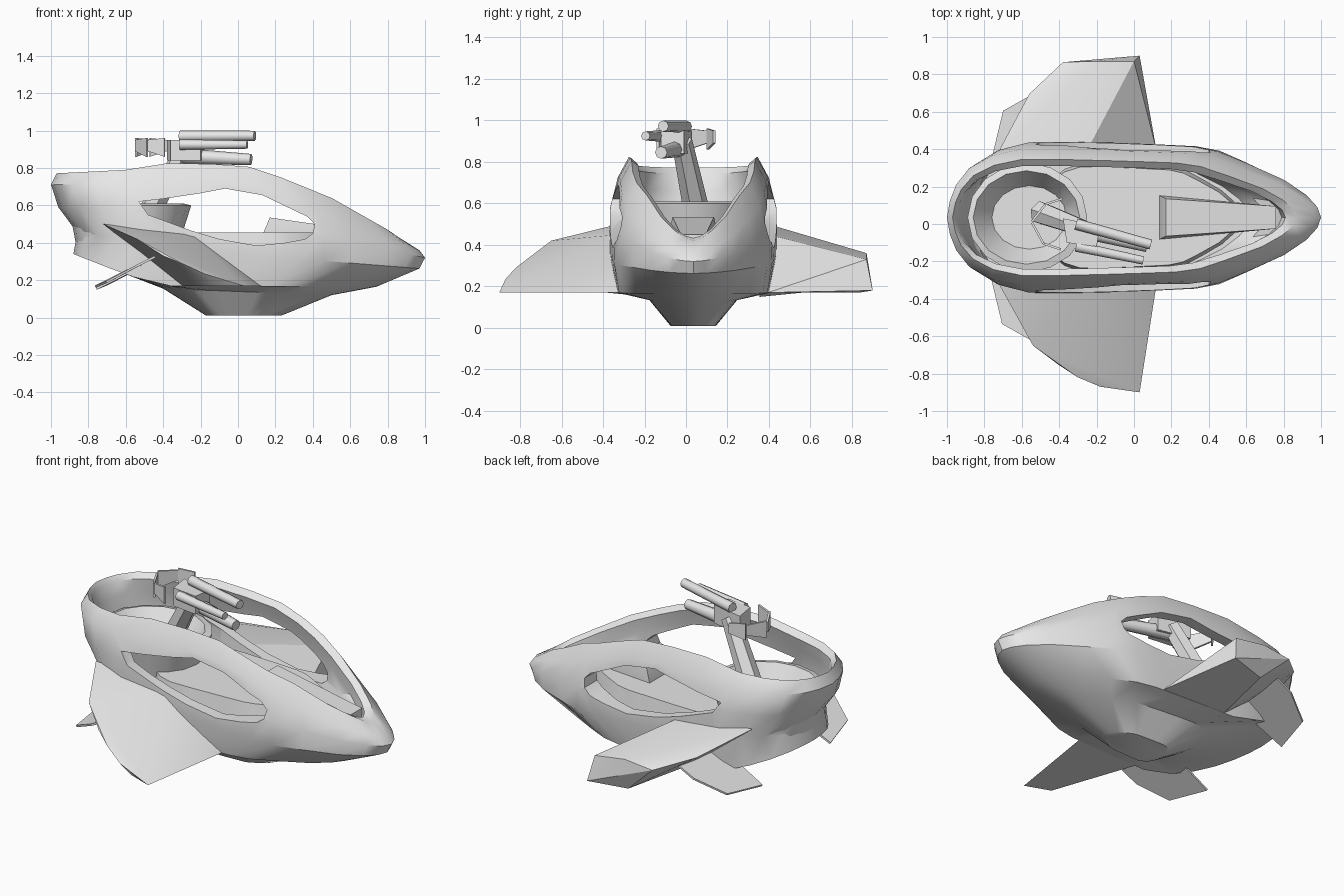
import bpy, bmesh, math
from mathutils import Vector

if "Cube" in bpy.data.objects:
    bpy.data.objects.remove(bpy.data.objects["Cube"])

Y0 = 0.035  # hull centre line
gray = bpy.data.materials.new("plain_gray")
gray.diffuse_color = (0.8, 0.8, 0.8, 1)
gray.use_nodes = True
gray.node_tree.nodes["Principled BSDF"].inputs["Base Color"].default_value = gray.diffuse_color


def make(name, bm, angle=35):
    bmesh.ops.recalc_face_normals(bm, faces=bm.faces)
    me = bpy.data.meshes.new(name)
    bm.to_mesh(me)
    bm.free()
    ob = bpy.data.objects.new(name, me)
    bpy.context.collection.objects.link(ob)
    me.materials.append(gray)
    smooth(ob, angle)
    return ob


def smooth(ob, angle):
    bpy.ops.object.select_all(action='DESELECT')
    ob.select_set(True)
    bpy.context.view_layer.objects.active = ob
    bpy.ops.object.shade_smooth_by_angle(angle=math.radians(angle))


def interp(knots, x):
    if x <= knots[0][0]:
        return knots[0][1]
    for (a, p), (b, q) in zip(knots, knots[1:]):
        if x <= b:
            return p + (q - p) * (x - a) / (b - a)
    return knots[-1][1]


# plan outline shared by all hull rings: (position along length, relative half width)
PLAN = [(0, 0), (.008, .25), (.025, .48), (.06, .72), (.12, .9), (.2, 1), (.32, 1),
        (.45, .98), (.56, .96), (.65, .94), (.72, .88), (.8, .72), (.9, .5), (.96, .3),
        (.99, .14), (1, 0)]


def loft(name, rings, plan=PLAN, angle=35):
    """Stack of closed rings (tail x, nose x, half width, z knots along x)."""
    bm = bmesh.new()
    loops = []
    for xt, xn, w, zk in rings:
        pts = [(xt + (xn - xt) * u, w * s) for u, s in plan]
        pts += [(x, -y) for x, y in pts[-2:0:-1]]
        loops.append([bm.verts.new((x, Y0 + y, interp(zk, x))) for x, y in pts])
    n = len(loops[0])
    for a, b in zip(loops, loops[1:]):
        for i in range(n):
            j = (i + 1) % n
            bm.faces.new((a[i], a[j], b[j], b[i]))
    bm.faces.new(loops[0])
    bm.faces.new(loops[-1])
    return make(name, bm, angle)


def convex(name, pts, angle=25):
    bm = bmesh.new()
    for p in pts:
        bm.verts.new(p)
    r = bmesh.ops.convex_hull(bm, input=bm.verts)
    junk = {v for v in r['geom_interior'] if isinstance(v, bmesh.types.BMVert)}
    bmesh.ops.delete(bm, geom=list(junk), context='VERTS')
    return make(name, bm, angle)


def tube(name, a, b, r1, r2, sides=8):
    a, b = Vector(a), Vector(b)
    bm = bmesh.new()
    bmesh.ops.create_cone(bm, cap_ends=True, segments=sides, radius1=r1, radius2=r2,
                          depth=(b - a).length)
    bm.transform((b - a).to_track_quat('Z', 'Y').to_matrix().to_4x4())
    bmesh.ops.translate(bm, verts=bm.verts, vec=(a + b) / 2)
    return make(name, bm, 50)


def plate(name, pts, t=0.012):
    """Thin plate from one outline."""
    bm = bmesh.new()
    f = bm.faces.new([bm.verts.new(p) for p in pts])
    f.normal_update()
    off = f.normal * t
    g = bmesh.ops.extrude_face_region(bm, geom=[f])
    bmesh.ops.translate(bm, vec=off, verts=[v for v in g['geom'] if isinstance(v, bmesh.types.BMVert)])
    if all(x.normal.dot(off) < 0 or x is not f for x in bm.faces) and f not in bm.faces:
        pass
    return make(name, bm, 20)


# hull: open tub with thick rails, from inner floor over the rim to the keel
TOP = [(-1, .77), (-.6, .79), (-.4, .825), (0, .82), (.13, .79), (.5, .64), (.8, .47), (1, .33)]
shift = lambda d: [(x, z - d) for x, z in TOP]
hull = loft("hull", [
    (-.86, .62, .335, [(0, .36)]),
    (-.90, .70, .345, [(-1, .58), (-.3, .5), (.3, .46), (.8, .40)]),
    (-.93, .79, .30, shift(.11)),
    (-.95, .81, .275, shift(.03)),
    (-.97, .87, .31, shift(0)),
    (-1.0, .97, .365, [(-1, .71), (0, .73), (.2, .68), (.5, .55), (.97, .36)]),
    (-.96, 1.0, .40, [(-1, .59), (-.4, .58), (.4, .45), (1, .32)]),
    (-.86, .97, .405, [(-.9, .46), (0, .34), (1, .26)]),
    (-.88, .74, .38, [(-.88, .34), (-.6, .23), (-.4, .17), (.74, .165)]),
    (-.40, .50, .22, [(-.4, .155), (.5, .12)]),
    (-.17, .23, .11, [(0, .01)]),
])

# side windows cut through both walls
WINDOW = [(-.53, .62), (-.4, .635), (-.2, .665), (-.07, .69), (.13, .655), (.37, .54), (.41, .5),
          (.4, .45), (.36, .42), (.25, .4), (.1, .385), (-.1, .42), (-.25, .465), (-.48, .55)]
for side in (-1, 1):
    bm = bmesh.new()
    rows = [[bm.verts.new((x, Y0 + side * y, z)) for x, z in WINDOW] for y in (.18, .6)]
    n = len(WINDOW)
    for i in range(n):
        j = (i + 1) % n
        bm.faces.new((rows[0][i], rows[0][j], rows[1][j], rows[1][i]))
    bm.faces.new(rows[0])
    bm.faces.new(rows[1])
    cutter = make("window_cutter", bm)
    cutter.hide_render = True
    mod = hull.modifiers.new("window", 'BOOLEAN')
    mod.operation, mod.solver, mod.object = 'DIFFERENCE', 'EXACT', cutter
    bpy.context.view_layer.objects.active = hull
    bpy.ops.object.modifier_apply(modifier=mod.name)
    bpy.data.objects.remove(cutter)
smooth(hull, 35)

# cockpit floor, console and the gunner's bowl behind it
loft("cockpit_floor", [(-.5, .58, .29, [(0, .34)]), (-.5, .56, .27, [(0, .455)])])
convex("console", [(x, Y0 + s * y, z) for s in (-1, 1) for x, y, z in
                   [(.13, .12, .44), (.17, .1, .535), (.76, .06, .45), (.76, .06, .36), (.13, .12, .36)]])
ROUND = [(.5 - .5 * math.cos(a * math.pi / 8), math.sin(a * math.pi / 8)) for a in range(9)]
loft("gunner_bowl", [(-.80, -.32, .24, [(0, .38)]), (-.89, -.25, .29, [(0, .60)]),
                     (-.86, -.29, .25, [(0, .61)]), (-.76, -.36, .17, [(0, .48)])], ROUND)

# wings: wedges with a low leading edge, rising to the rear, plus a rear fin
ROOT = [(.12, .36, .17), (-.25, .36, .45), (-.72, .36, .5), (-.3, .36, .17)]
TIPS = {-1: [(.03, .935, .17), (-.18, .905, .235), (-.30, .855, .29), (-.40, .79, .33),
             (-.54, .685, .42), (-.12, .88, .17)],
        1: [(.03, .865, .18), (0, .835, .33), (-.2, .835, .36), (-.38, .83, .34),
            (-.56, .66, .40), (-.2, .8, .17)]}
for side, tip in TIPS.items():
    tag = "left" if side > 0 else "right"
    convex(tag + "_wing", [(x, Y0 + side * y, z) for x, y, z in ROOT + tip])
    plate(tag + "_rear_fin", [(x, Y0 + side * y, z) for x, y, z in
          [(-.76, .32, .16), (-.70, .57, .185), (-.54, .66, .27), (-.44, .66, .32), (-.44, .3, .32)]])

# swivel gun: post, block, three barrels and shield plates
tube("gun_post", (-.5, .06, .52), (-.28, -.02, .9), .065, .05, 6)
convex("gun_block", [(x, y, z) for x, y in [(-.38, .03), (-.36, -.1), (-.2, -.12), (-.18, -.01)]
                     for z in (.84, .95)])
tube("top_barrel", (-.31, .0, .97), (.09, -.11, .972), .03, .027)
tube("side_barrel", (-.31, -.12, .925), (.05, -.195, .925), .028, .022)
tube("lower_barrel", (-.3, -.03, .865), (.07, -.12, .845), .042, .03)
SHIELD = [(-.38, .13), (-.47, .1), (-.54, .01), (-.48, -.1), (-.39, -.13)]
for i, ((xa, ya), (xb, yb)) in enumerate(zip(SHIELD, SHIELD[1:])):
    plate("gun_shield_%d" % (i + 1), [(xa, ya, .89), (xb, yb, .86), (xb, yb, .96), (xa, ya, .95)])
